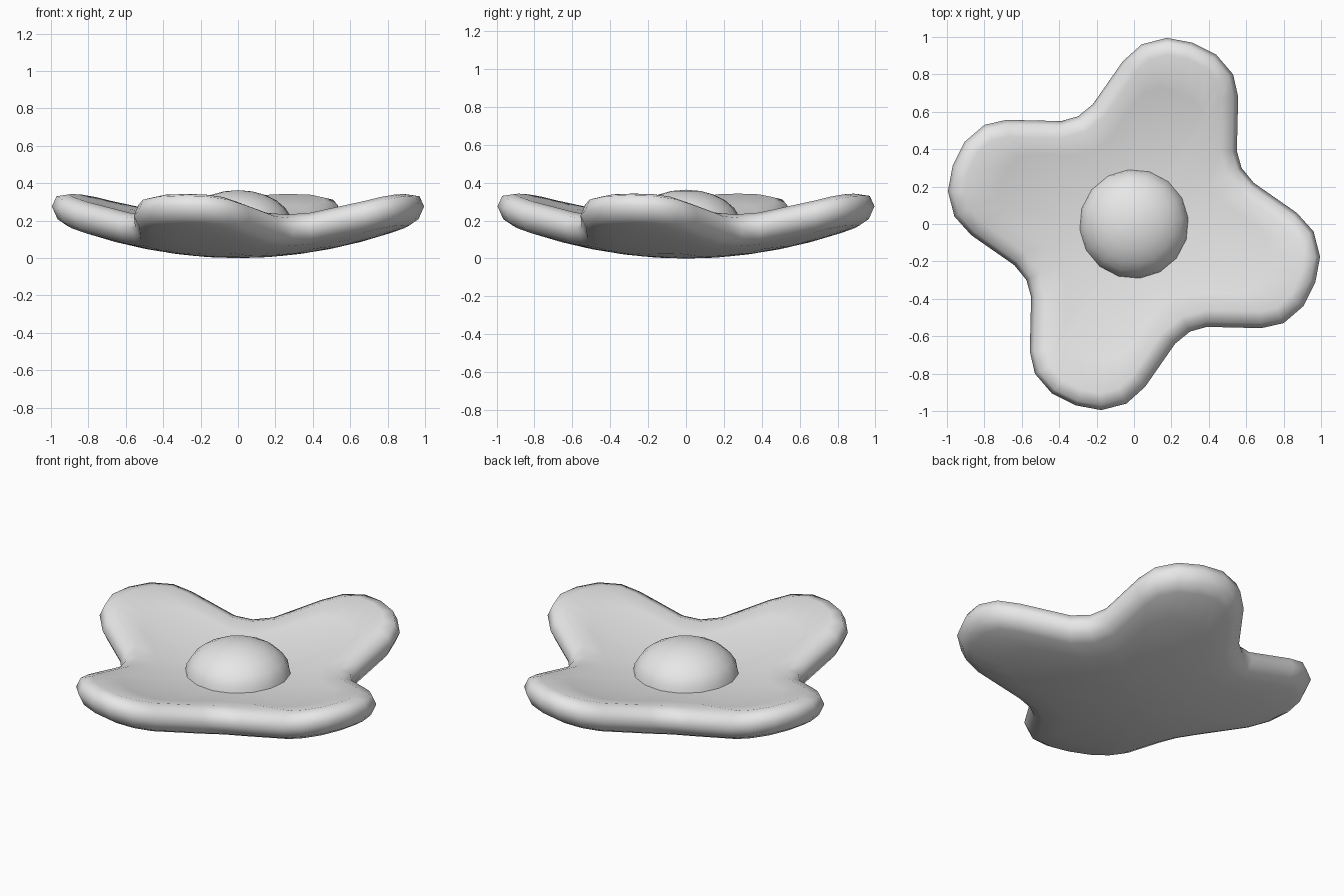
import bpy, bmesh, math
from mathutils import Vector, Matrix

cube = bpy.data.objects.get("Cube")
if cube:
    bpy.data.objects.remove(cube)

grey = bpy.data.materials.new("plain grey")
grey.use_nodes = True
grey.diffuse_color = (0.8, 0.8, 0.8, 1)
grey.node_tree.nodes["Principled BSDF"].inputs["Base Color"].default_value = (0.8, 0.8, 0.8, 1)

THICK = 0.17
CURVE = 0.2


def finish(bm, name, angle):
    bmesh.ops.recalc_face_normals(bm, faces=bm.faces)
    mesh = bpy.data.meshes.new(name)
    bm.to_mesh(mesh)
    bm.free()
    obj = bpy.data.objects.new(name, mesh)
    bpy.context.collection.objects.link(obj)
    mesh.materials.append(grey)
    bpy.ops.object.select_all(action='DESELECT')
    bpy.context.view_layer.objects.active = obj
    obj.select_set(True)
    bpy.ops.object.shade_smooth_by_angle(angle=math.radians(angle))
    return obj


# Outline: one lopsided petal, repeated in quarter turns (clockwise)
petal = [(-0.3, 0.575), (-0.22, 0.64), (-0.06, 0.87), (0.04, 0.96), (0.175, 0.995),
         (0.31, 0.97), (0.44, 0.905), (0.53, 0.80), (0.557, 0.68), (0.55, 0.39)]
outline = []
for turn in range(4):
    rot = Matrix.Rotation(-turn * math.pi / 2, 2)
    outline += [rot @ Vector(p) for p in petal]
count = len(outline)


def inset(distance):
    """Move the outline inward along its local normals."""
    ring = []
    for i, p in enumerate(outline):
        t = (outline[(i + 1) % count] - outline[i - 1]).normalized()
        ring.append(p + Vector((t.y, -t.x)) * distance)
    return ring


# Rings from the underside centre, round the soft rim, to the top centre
inner = inset(0.09)
scales = [0.2, 0.4, 0.6, 0.8]
rings = [([p * s for p in inner], 0) for s in scales]
for distance, level in [(0.08, 0), (0.03, 0.09), (0, 0.42), (0.025, 0.8), (0.09, 1)]:
    rings.append((inset(distance), level))
rings += [([p * s for p in inner], 1) for s in reversed(scales)]

# Petals: a bowl-curved slab
bm = bmesh.new()
loops = [[bm.verts.new((p.x, p.y, CURVE * p.length_squared + THICK * level)) for p in ring]
         for ring, level in rings]
for a, b in zip(loops, loops[1:]):
    for i in range(count):
        j = (i + 1) % count
        bm.faces.new((a[i], a[j], b[j], b[i]))
for loop, z in ((loops[0], 0), (loops[-1], THICK)):
    pole = bm.verts.new((0, 0, z))
    for i in range(count):
        bm.faces.new((loop[i], loop[(i + 1) % count], pole))
finish(bm, "petals", 80)

# Flower centre: flattened half dome
bm = bmesh.new()
bmesh.ops.create_uvsphere(bm, u_segments=16, v_segments=12, radius=1)
bmesh.ops.delete(bm, geom=[v for v in bm.verts if v.co.z < -0.01], context='VERTS')
bmesh.ops.rotate(bm, verts=bm.verts, matrix=Matrix.Rotation(math.radians(6), 3, 'Z'))
bmesh.ops.scale(bm, vec=(0.295, 0.295, 0.193), verts=bm.verts)
bmesh.ops.translate(bm, vec=(0, 0, THICK), verts=bm.verts)
finish(bm, "flower_centre", 60)
